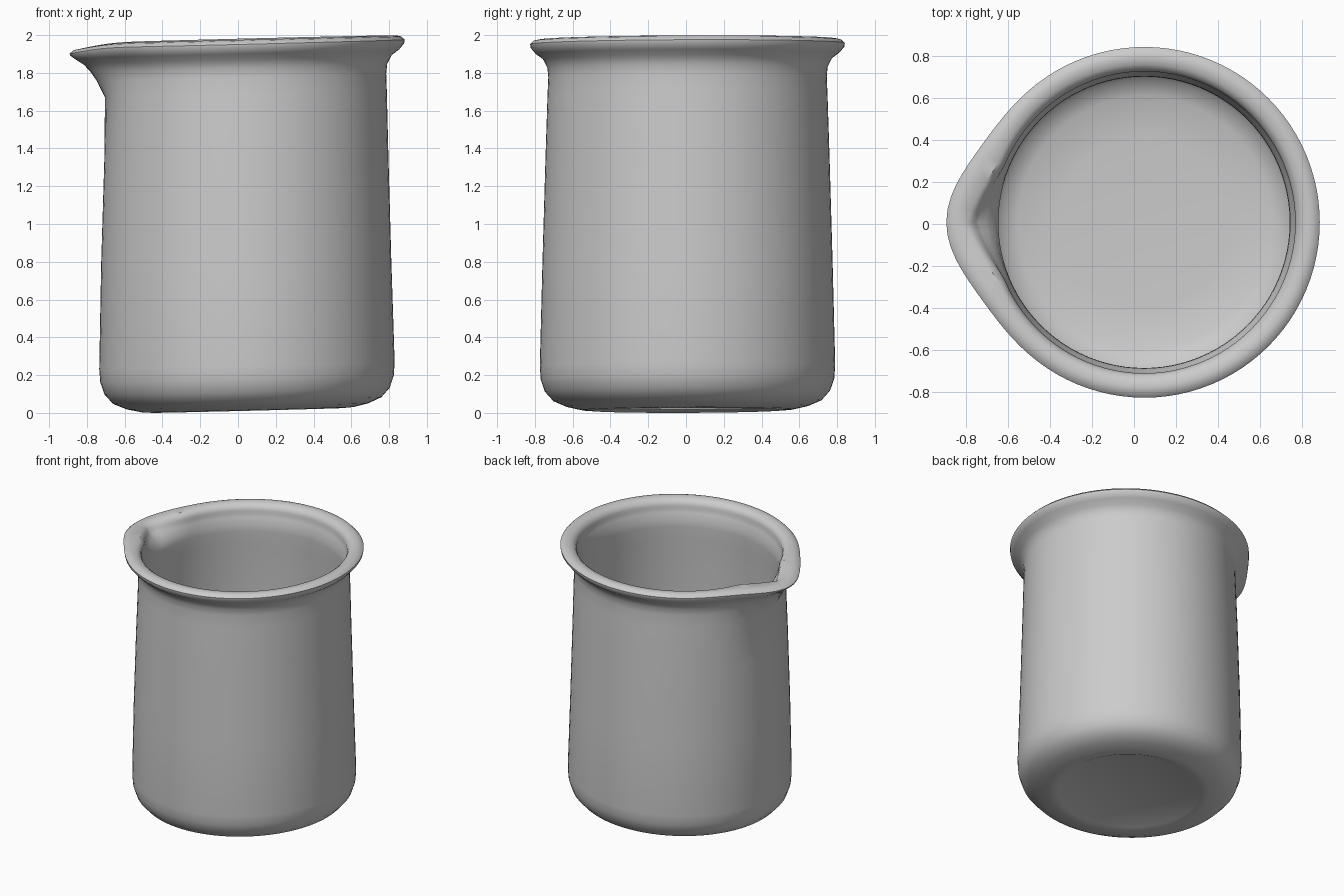
import bpy
import bmesh
import math

cube = bpy.data.objects.get("Cube")
if cube:
    bpy.data.objects.remove(cube, do_unlink=True)

SEGMENTS = 96

# Cross-section from the underside, up the outside, over the rim, down inside:
# radius, height, outward push of the spout, drop of the spout
PROFILE = [
    (0.49, 0.020, 0, 0), (0.505, 0.013, 0, 0), (0.56, 0.017, 0, 0),
    (0.64, 0.035, 0, 0), (0.71, 0.065, 0, 0), (0.755, 0.115, 0, 0),
    (0.777, 0.18, 0, 0), (0.782, 0.25, 0, 0), (0.768, 0.80, 0, 0),
    (0.752, 1.35, 0, 0), (0.741, 1.69, 0.01, 0), (0.737, 1.78, 0.06, 0),
    (0.742, 1.83, 0.09, 0), (0.765, 1.875, 0.10, 0.01),
    (0.805, 1.905, 0.105, 0.01), (0.83, 1.935, 0.108, 0.02),
    (0.833, 1.955, 0.108, 0.03), (0.815, 1.973, 0.105, 0.03),
    (0.785, 1.979, 0.10, 0.03), (0.75, 1.972, 0.095, 0.03),
    (0.728, 1.955, 0.09, 0.03), (0.717, 1.93, 0.085, 0.03),
    (0.718, 1.91, 0.07, 0.02), (0.708, 1.88, 0.05, 0.01),
    (0.694, 1.83, 0.02, 0), (0.692, 1.78, 0, 0), (0.70, 1.68, 0, 0),
    (0.715, 1.2, 0, 0), (0.738, 0.30, 0, 0), (0.725, 0.20, 0, 0),
    (0.68, 0.13, 0, 0), (0.60, 0.095, 0, 0), (0.40, 0.08, 0, 0),
]


def place(radius, height, push, drop, angle, inner):
    """Point on the leaning body, with the pouring spout on the -x side."""
    off = abs(math.atan2(math.sin(angle - math.pi), math.cos(angle - math.pi)))
    bulge = math.exp(-(off / 0.25) ** 2 / 2)
    if inner:
        bulge = max(0, 1 - off / 0.38) ** 1.2
    r = radius + push * bulge
    x = r * math.cos(angle)
    y = r * math.sin(angle)
    z = height - drop * bulge + 0.025 * x + 0.004 * y
    return x + 0.05 - 0.007 * math.sin(math.pi * height / 2), y + 0.008, z


# Glass vessel
bm = bmesh.new()
rings = []
for i, row in enumerate(PROFILE):
    rings.append([bm.verts.new(place(*row, math.tau * s / SEGMENTS, i > 18))
                  for s in range(SEGMENTS)])
for low, high in zip(rings, rings[1:]):
    for s in range(SEGMENTS):
        t = (s + 1) % SEGMENTS
        bm.faces.new((low[s], low[t], high[t], high[s]))
bm.faces.new(rings[0][::-1])
bm.faces.new(rings[-1])
bmesh.ops.recalc_face_normals(bm, faces=bm.faces)

mesh = bpy.data.meshes.new("beaker")
bm.to_mesh(mesh)
bm.free()
beaker = bpy.data.objects.new("beaker", mesh)
bpy.context.collection.objects.link(beaker)

# Plain grey finish
grey = bpy.data.materials.new("plain_grey")
grey.use_nodes = True
colour = (0.6, 0.6, 0.6, 1)
grey.diffuse_color = colour
grey.node_tree.nodes["Principled BSDF"].inputs["Base Color"].default_value = colour
mesh.materials.append(grey)

# Smooth shading with sharp creases
bpy.ops.object.select_all(action="DESELECT")
beaker.select_set(True)
bpy.context.view_layer.objects.active = beaker
bpy.ops.object.shade_smooth_by_angle(angle=math.radians(40))
